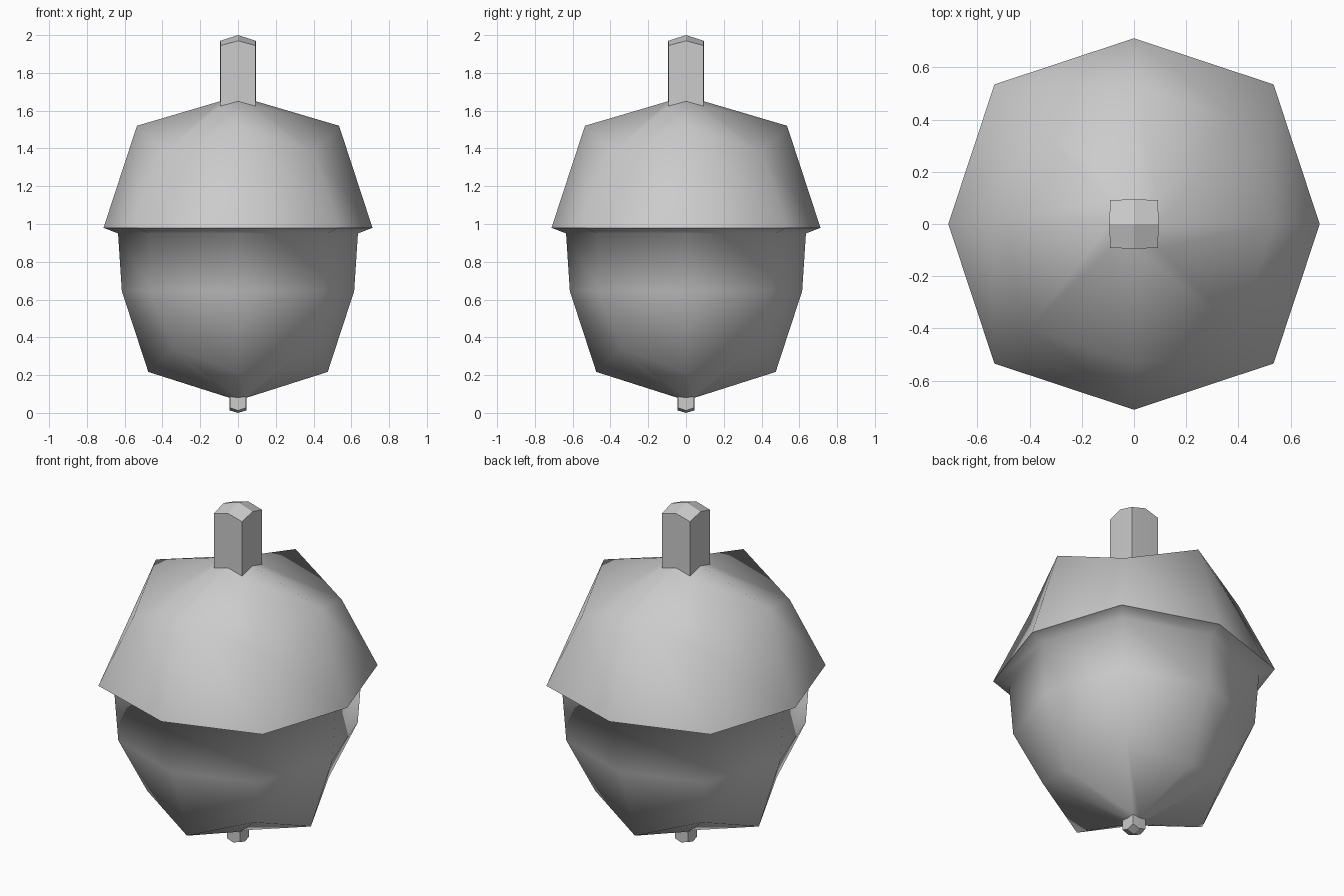
import bpy, bmesh, math

if "Cube" in bpy.data.objects:
    bpy.data.objects.remove(bpy.data.objects["Cube"])


def loft(name, rings, tip=None, smooth_angle=None):
    """Loft eight-point rings given as (side radius, side z, corner half-width, corner z)."""
    bm = bmesh.new()
    loops = []
    for r, zr, c, zc in rings:
        loop = []
        for k in range(8):
            a = k * math.pi / 4
            rad, z = (r, zr) if k % 2 == 0 else (c * math.sqrt(2), zc)
            loop.append(bm.verts.new((rad * math.cos(a), rad * math.sin(a), z)))
        loops.append(loop)
    for upper, lower in zip(loops, loops[1:]):
        for k in range(8):
            n = (k + 1) % 8
            bm.faces.new((upper[k], lower[k], lower[n], upper[n]))
    # close the end with four quads meeting at a point
    if tip is not None:
        centre = bm.verts.new((0, 0, tip))
        end = loops[-1]
        for k in range(0, 8, 2):
            bm.faces.new((end[k], centre, end[(k + 2) % 8], end[k + 1]))
    bmesh.ops.recalc_face_normals(bm, faces=bm.faces)
    # make sure the shell faces outward
    face = max(bm.faces, key=lambda f: f.calc_center_median().xy.length)
    if face.normal.xy.dot(face.calc_center_median().xy) < 0:
        bmesh.ops.reverse_faces(bm, faces=bm.faces)
    mesh = bpy.data.meshes.new(name)
    bm.to_mesh(mesh)
    bm.free()
    obj = bpy.data.objects.new(name, mesh)
    bpy.context.collection.objects.link(obj)
    bpy.context.view_layer.objects.active = obj
    obj.select_set(True)
    if smooth_angle is None:
        bpy.ops.object.shade_smooth()
    else:
        bpy.ops.object.shade_smooth_by_angle(angle=math.radians(smooth_angle))
    obj.select_set(False)
    return obj


# shared seams between the parts
stem_base = (0.094, 1.65, 0.092, 1.624)
rim = (0.712, 0.98, 0.535, 0.98)
tip_base = (0.045, 0.08, 0.043, 0.087)

# stem on top
loft("stem", [stem_base, (0.094, 1.97, 0.092, 1.945)], tip=2.0, smooth_angle=30)

# overhanging cap
loft("cap", [stem_base, (0.535, 1.52, 0.398, 1.38), rim])

# nut body, including the underside of the cap rim
loft("nut", [rim, (0.635, 0.95, 0.475, 0.95), (0.615, 0.645, 0.459, 0.65),
             (0.475, 0.217, 0.348, 0.34), tip_base])

# small point at the bottom
loft("nut_tip", [tip_base, (0.045, 0.013, 0.043, 0.027)], tip=0.0, smooth_angle=30)
